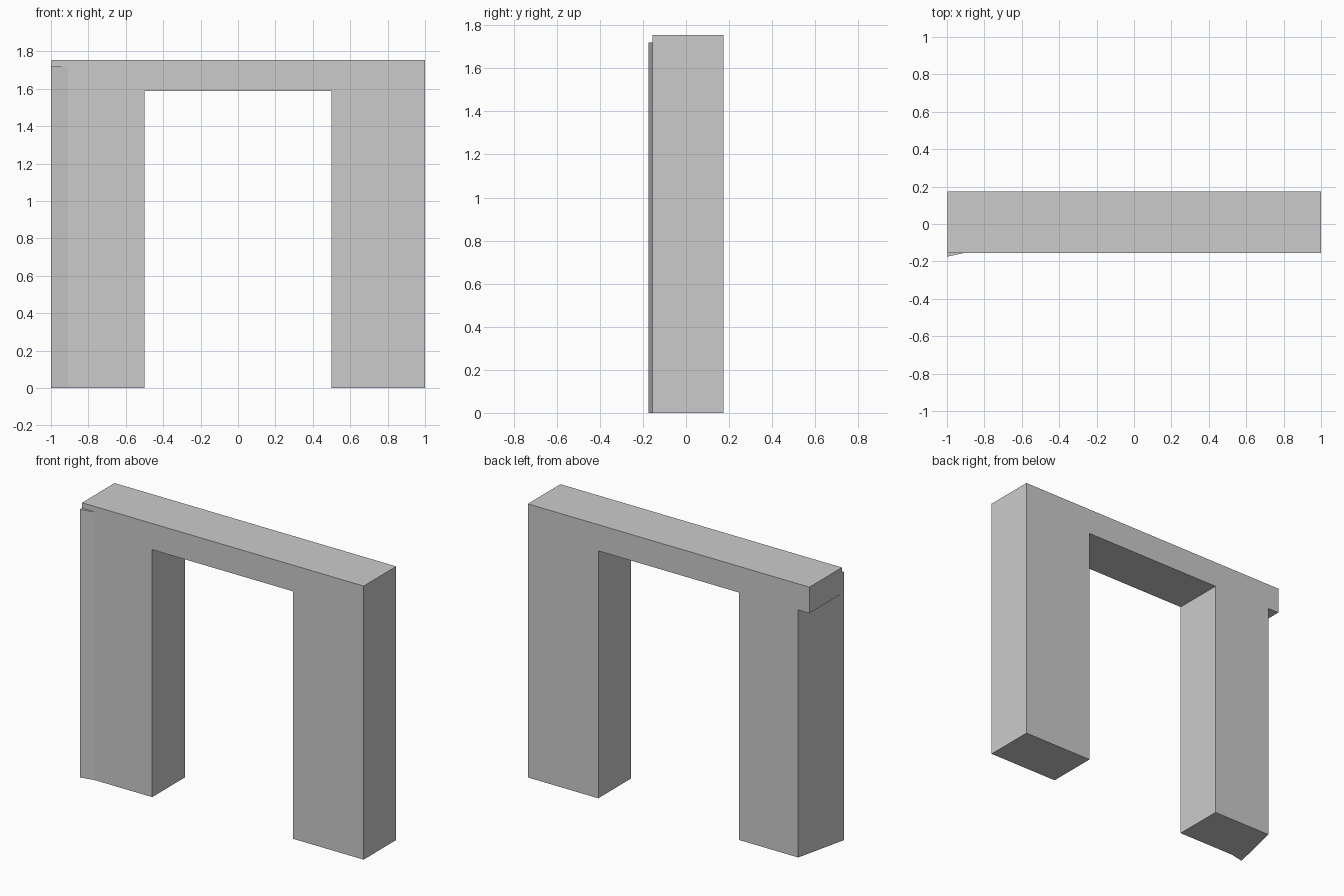
import bpy, bmesh

if "Cube" in bpy.data.objects:
    bpy.data.objects.remove(bpy.data.objects["Cube"])


def loft(name, ring_a, ring_b):
    """Closed solid between two matching outlines."""
    bm = bmesh.new()
    a = [bm.verts.new(p) for p in ring_a]
    b = [bm.verts.new(p) for p in ring_b]
    bm.faces.new(a)
    bm.faces.new(b[::-1])
    n = len(a)
    for i in range(n):
        j = (i + 1) % n
        bm.faces.new((a[i], b[i], b[j], a[j]))
    bmesh.ops.recalc_face_normals(bm, faces=bm.faces)
    # concave outlines are split so they fill correctly
    bmesh.ops.triangulate(bm, faces=[f for f in bm.faces if len(f.verts) > 4])
    me = bpy.data.meshes.new(name)
    bm.to_mesh(me)
    bm.free()
    ob = bpy.data.objects.new(name, me)
    bpy.context.collection.objects.link(ob)
    return ob


TOP, LINTEL, FRONT, BACK, END = 1.755, 1.587, -0.155, 0.175, -0.998


def outline(y, post_x):
    """Doorway outline; post_x is the outer edge of the left post."""
    pts = [(END, TOP), (1, TOP), (1, 0), (0.5, 0), (0.5, LINTEL), (-0.5, LINTEL),
           (-0.5, 0), (post_x, 0), (post_x, LINTEL), (END, LINTEL)]
    return [(x, y, z) for x, z in pts]


# doorway frame, left post with a skewed outer side under the lintel
loft("door_frame", outline(FRONT, -0.9955), outline(BACK, -0.919))

# skewed corner of the left post that pokes out in front
corner = [(-1, -0.175), (-0.908, FRONT), (-0.9955, FRONT)]
loft("post_corner", [(x, y, 0) for x, y in corner], [(x, y, 1.72) for x, y in corner])
